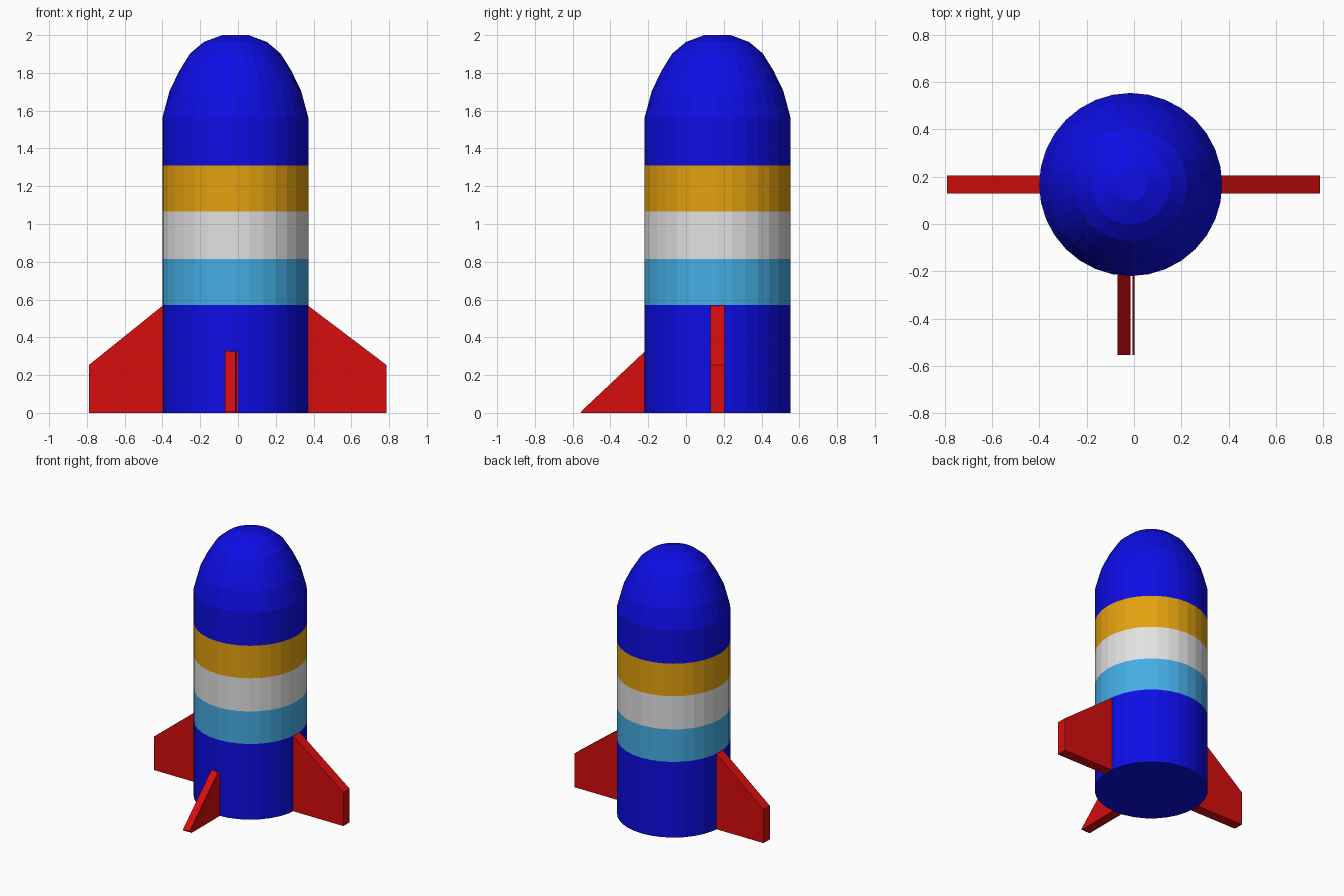
import bpy, bmesh, math

if "Cube" in bpy.data.objects:
    bpy.data.objects.remove(bpy.data.objects["Cube"])

def material(name, r, g, b):
    m = bpy.data.materials.new(name)
    m.diffuse_color = (r, g, b, 1)
    m.use_nodes = True
    m.node_tree.nodes["Principled BSDF"].inputs["Base Color"].default_value = m.diffuse_color
    return m

BLUE = material("deep_blue", 0.004, 0.004, 0.78)
SKY = material("sky_blue", 0.06, 0.42, 0.78)
WHITE = material("pale_grey", 0.76, 0.76, 0.76)
GOLD = material("gold", 0.77, 0.36, 0.005)
RED = material("red", 0.68, 0.004, 0.004)

CX, CY, R, SIDES = -0.014, 0.167, 0.387, 32

def make_object(name, bm, mats):
    bmesh.ops.recalc_face_normals(bm, faces=bm.faces)
    me = bpy.data.meshes.new(name)
    bm.to_mesh(me)
    bm.free()
    for m in mats:
        me.materials.append(m)
    ob = bpy.data.objects.new(name, me)
    bpy.context.collection.objects.link(ob)
    return ob

# Rocket body: lathed profile of (radius, height), coloured in bands by height
profile = [(R, 0), (R, 0.57), (R, 0.815), (R, 1.065), (R, 1.31), (R, 1.56),
           (0.348, 1.705), (0.297, 1.81), (0.24, 1.902), (0.168, 1.963), (0.07, 2.0)]
bm = bmesh.new()
rings = []
for r, z in profile:
    rings.append([bm.verts.new((CX + r * math.cos(2 * math.pi * i / SIDES),
                                CY + r * math.sin(2 * math.pi * i / SIDES), z))
                  for i in range(SIDES)])
for a, b in zip(rings, rings[1:]):
    for i in range(SIDES):
        j = (i + 1) % SIDES
        bm.faces.new((a[i], a[j], b[j], b[i]))
bm.faces.new(rings[0][::-1])
bm.faces.new(rings[-1])
bands = [(0.57, 0.815, 1), (0.815, 1.065, 2), (1.065, 1.31, 3)]
for f in bm.faces:
    z = f.calc_center_median().z
    f.material_index = next((k for lo, hi, k in bands if lo < z < hi), 0)
make_object("rocket_body", bm, [BLUE, SKY, WHITE, GOLD])

def fin(name, outline, to_3d, lo, hi):
    """Extrude a 2D outline between two offsets along the remaining axis."""
    bm = bmesh.new()
    a = [bm.verts.new(to_3d(u, v, lo)) for u, v in outline]
    b = [bm.verts.new(to_3d(u, v, hi)) for u, v in outline]
    bm.faces.new(a)
    bm.faces.new(b[::-1])
    n = len(a)
    for i in range(n):
        j = (i + 1) % n
        bm.faces.new((a[i], b[i], b[j], a[j]))
    return make_object(name, bm, [RED])

# Side fins, rooted slightly inside the body
for name, s, root, tip in (("left_fin", -1, 0.396, 0.79), ("right_fin", 1, 0.368, 0.787)):
    fin(name, [(root, 0), (tip, 0), (tip, 0.253), (root, 0.57)],
        lambda u, v, w, s=s: (s * u, w, v), 0.13, 0.205)

# Front fin: thick blade with a thin plate beside it
blade = [(-0.215, 0), (-0.555, 0), (-0.555, 0.008), (-0.215, 0.328)]
for name, lo, hi in (("front_fin", -0.07, -0.014), ("front_fin_plate", -0.007, 0.002)):
    fin(name, blade, lambda u, v, w: (w, u, v), lo, hi)
